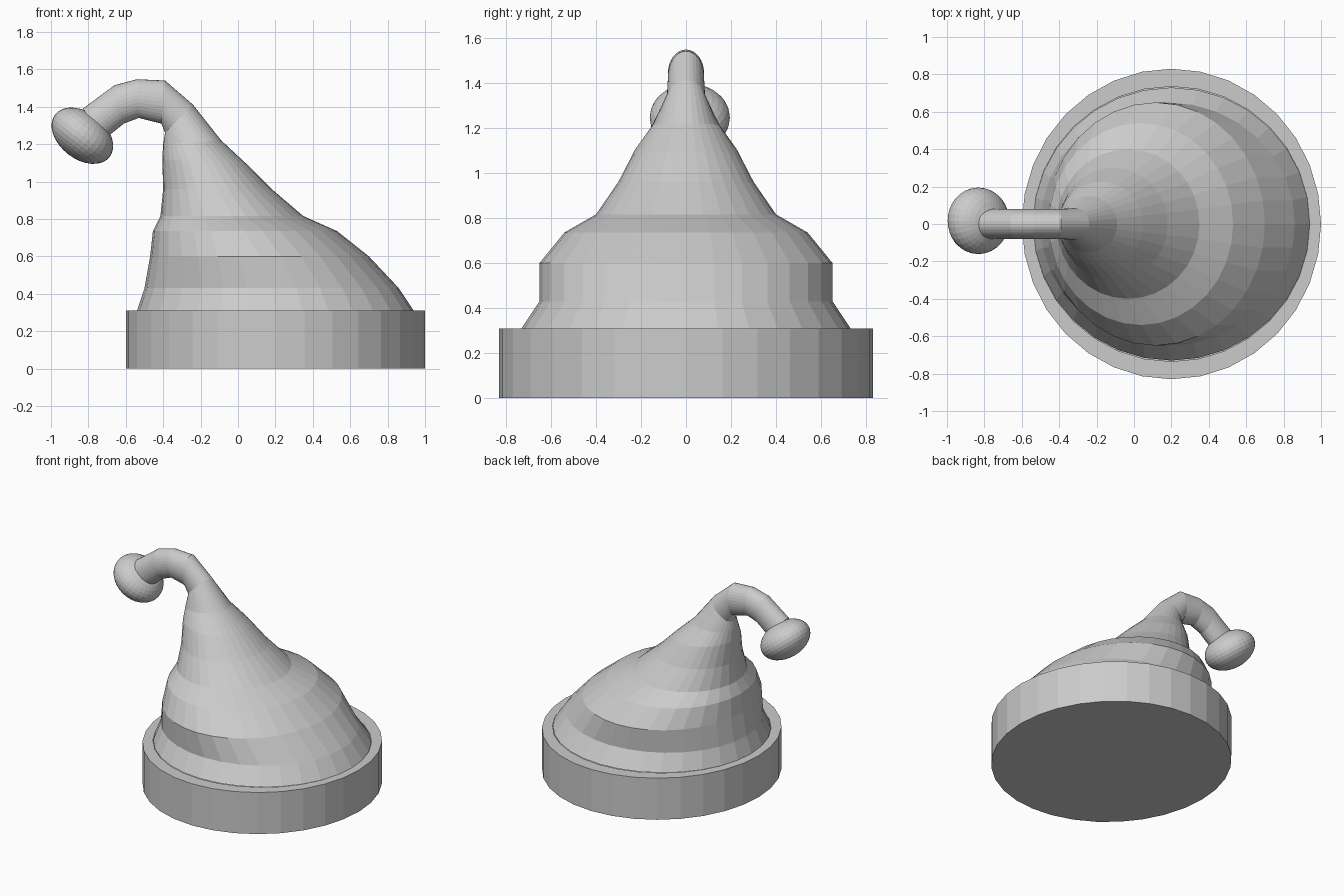
import bpy, bmesh, math
from mathutils import Vector

if "Cube" in bpy.data.objects:
    bpy.data.objects.remove(bpy.data.objects["Cube"])

SEG = 32


def make_object(name, bm):
    bmesh.ops.recalc_face_normals(bm, faces=bm.faces)
    mesh = bpy.data.meshes.new(name)
    bm.to_mesh(mesh)
    bm.free()
    obj = bpy.data.objects.new(name, mesh)
    bpy.context.collection.objects.link(obj)
    return obj


def loft(name, rings, cap_start=True, cap_end=True):
    """Each ring: (left x, left z, right x, right z, half depth in y)."""
    bm = bmesh.new()
    loops = []
    for lx, lz, rx, rz, ry in rings:
        left, right = Vector((lx, 0, lz)), Vector((rx, 0, rz))
        mid, half = (left + right) / 2, (right - left) / 2
        loops.append([bm.verts.new(mid + half * math.cos(a) + Vector((0, ry * math.sin(a), 0)))
                      for a in (2 * math.pi * i / SEG for i in range(SEG))])
    for a, b in zip(loops, loops[1:]):
        for i in range(SEG):
            j = (i + 1) % SEG
            bm.faces.new((a[i], a[j], b[j], b[i]))
    if cap_start:
        bm.faces.new(loops[0])
    if cap_end:
        bm.faces.new(loops[-1])
    return make_object(name, bm)


# Thick band around the base
loft("band", [
    (-0.54, 0.31, 0.94, 0.31, 0.735),
    (-0.60, 0.31, 1.00, 0.31, 0.83),
    (-0.60, 0.00, 1.00, 0.00, 0.83),
    (-0.54, 0.00, 0.94, 0.00, 0.75),
], cap_start=False)

# Slouching cone that bends over into a thin drooping tail
loft("cap_body", [
    (-0.54, 0.31, 0.94, 0.31, 0.73),
    (-0.50, 0.43, 0.86, 0.43, 0.65),
    (-0.47, 0.60, 0.70, 0.60, 0.65),
    (-0.455, 0.735, 0.53, 0.735, 0.54),
    (-0.415, 0.815, 0.35, 0.815, 0.40),
    (-0.40, 0.96, 0.18, 0.96, 0.30),
    (-0.405, 1.12, 0.05, 1.09, 0.225),
    (-0.40, 1.20, -0.09, 1.22, 0.15),
    (-0.39, 1.26, -0.24, 1.41, 0.085),
    (-0.41, 1.31, -0.39, 1.54, 0.08),
    (-0.53, 1.34, -0.54, 1.547, 0.08),
    (-0.61, 1.31, -0.66, 1.515, 0.08),
    (-0.71, 1.23, -0.83, 1.39, 0.08),
], cap_start=False)

# Squashed bobble hanging from the tail
bm = bmesh.new()
bmesh.ops.create_uvsphere(bm, u_segments=32, v_segments=16, radius=1)
bobble = make_object("bobble", bm)
bobble.location = (-0.832, 0.017, 1.245)
bobble.scale = (0.185, 0.178, 0.125)
bobble.rotation_euler = (0, math.radians(38), 0)
